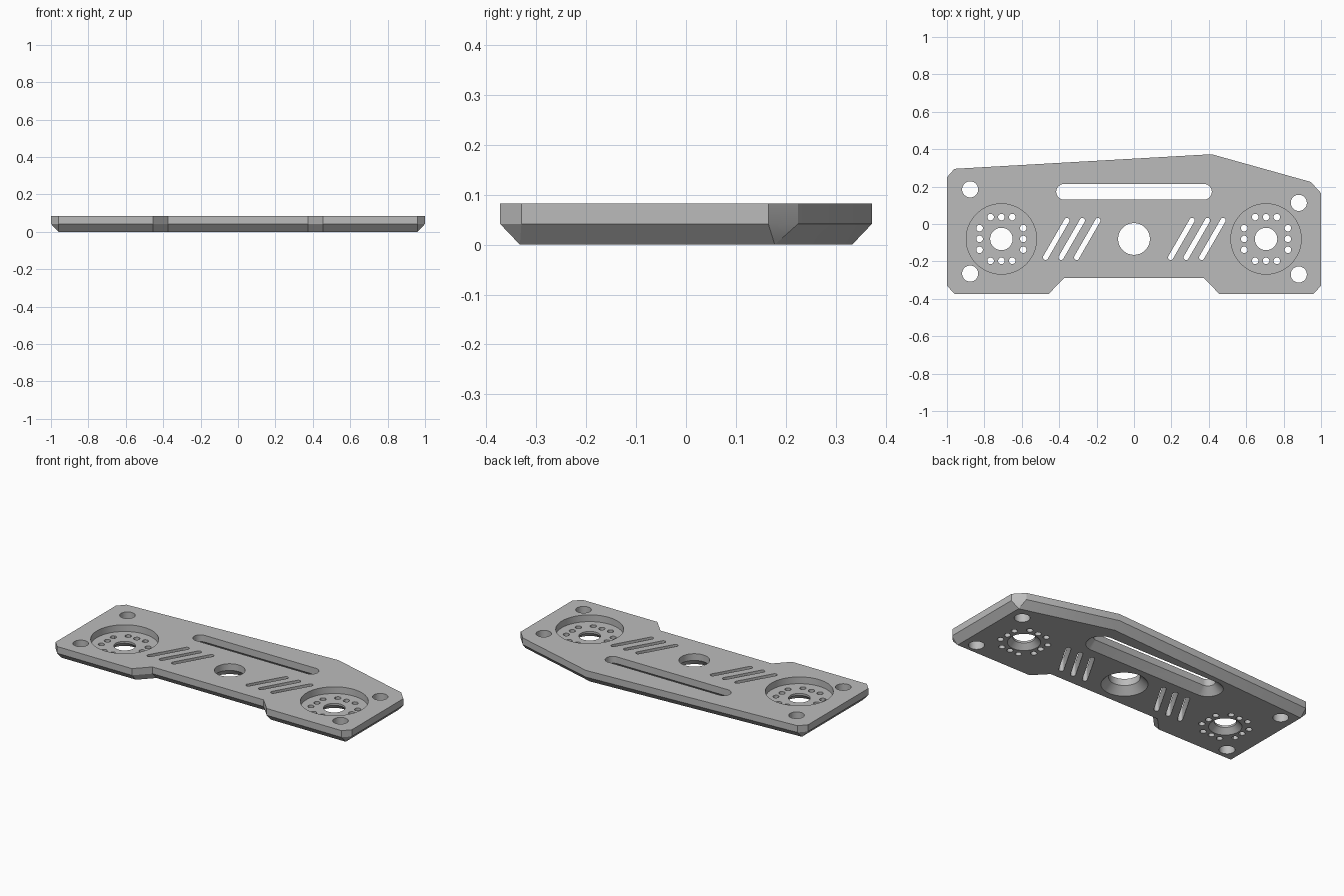
import bpy, bmesh
from math import sin, cos, pi, radians

cube = bpy.data.objects.get("Cube")
if cube:
    bpy.data.objects.remove(cube, do_unlink=True)

T, MID = 0.083, 0.042      # plate thickness, top of the lower bevel

grey = bpy.data.materials.new("plate_grey")
grey.use_nodes = True
colour = (0.5, 0.5, 0.5, 1)
grey.diffuse_color = colour
grey.node_tree.nodes["Principled BSDF"].inputs["Base Color"].default_value = colour


def loft(bm, rings):
    """Closed solid through rings of equal length, lowest first."""
    rows = [[bm.verts.new(p) for p in ring] for ring in rings]
    n = len(rows[0])
    for low, high in zip(rows, rows[1:]):
        for i in range(n):
            j = (i + 1) % n
            bm.faces.new((low[i], low[j], high[j], high[i]))
    bm.faces.new(rows[0][::-1])
    bm.faces.new(rows[-1])


def finish(bm, name):
    bmesh.ops.remove_doubles(bm, verts=bm.verts, dist=1e-5)
    bmesh.ops.recalc_face_normals(bm, faces=bm.faces)
    mesh = bpy.data.meshes.new(name)
    bm.to_mesh(mesh)
    bm.free()
    mesh.materials.append(grey)
    obj = bpy.data.objects.new(name, mesh)
    bpy.context.collection.objects.link(obj)
    return obj


def capsule(x, y, r, z, half=0.0, angle=0.0, n=48):
    """Ring of points round a segment; a circle when half is zero."""
    pts = []
    for i in range(n):
        a = 2 * pi * (i + 0.5) / n
        u = r * cos(a) + (half if cos(a) > 0 else -half)
        v = r * sin(a)
        pts.append((x + u * cos(angle) - v * sin(angle),
                    y + u * sin(angle) + v * cos(angle), z))
    return pts


def opening(bm, x, y, profile, **shape):
    loft(bm, [capsule(x, y, r, z, **shape) for r, z in profile])


def straight(r, top=T + 0.02):
    return [(r, -0.02), (r, top)]


def bevelled(r, c=MID):
    return [(r + c + 0.01, -0.01), (r, c), (r, T + 0.02)]


def cut(target, cutter):
    cutter.hide_render = True
    mod = target.modifiers.new("openings", 'BOOLEAN')
    mod.operation, mod.solver, mod.object = 'DIFFERENCE', 'EXACT', cutter
    bpy.context.view_layer.objects.active = target
    bpy.ops.object.modifier_apply(modifier=mod.name)
    bpy.data.objects.remove(cutter, do_unlink=True)


# Plate outline, and the smaller underside whose corners come to a point
outline = [(-1, -0.33), (-0.96, -0.373), (-0.455, -0.373), (-0.375, -0.29),
           (0.375, -0.29), (0.455, -0.373), (0.96, -0.373), (1, -0.33),
           (1, 0.165), (0.945, 0.225), (0.415, 0.373), (-0.96, 0.295), (-1, 0.25)]
under = [(-0.96, -0.333), (-0.96, -0.333), (-0.455, -0.333), (-0.375, -0.25),
         (0.375, -0.25), (0.455, -0.333), (0.96, -0.333), (0.96, -0.333),
         (0.96, 0.178), (0.96, 0.178), (0.415, 0.333), (-0.96, 0.253), (-0.96, 0.253)]
bm = bmesh.new()
rows = [[bm.verts.new((x, y, z)) for x, y in pts]
        for pts, z in ((under, 0), (outline, MID), (outline, T))]
for low, high in zip(rows, rows[1:]):
    for i in range(len(low)):
        j = (i + 1) % len(low)
        bm.faces.new((low[i], low[j], high[j], high[i]))
bm.faces.new(rows[0][::-1])
bm.faces.new(rows[2])
bmesh.ops.dissolve_degenerate(bm, dist=1e-5, edges=bm.edges)
plate = finish(bm, "mounting_plate")

# Main openings
bm = bmesh.new()
opening(bm, 0, 0.172, bevelled(0.042), half=0.374)
opening(bm, 0, -0.08, bevelled(0.085))
for x, y in ((-0.876, 0.185), (0.881, 0.113), (-0.876, -0.265), (0.881, -0.27)):
    opening(bm, x, y, straight(0.043))
for x in (-0.416, -0.333, -0.25, 0.253, 0.336, 0.419):
    opening(bm, x, -0.08, straight(0.014), half=0.114, angle=radians(60), n=24)

# Round recesses with a bored, bevelled centre
DIALS = (-0.709, 0.706)
for x in DIALS:
    opening(bm, x, -0.08, [(0.1, -0.01), (0.06, 0.03), (0.06, MID),
                           (0.188, MID), (0.188, T + 0.02)], n=64)
cut(plate, finish(bm, "opening_cutter"))

# Square ring of small holes in each recess floor
bm = bmesh.new()
for x in DIALS:
    for side in (-0.117, 0.117):
        for step in (-0.058, 0, 0.058):
            opening(bm, x + step, -0.08 + side, straight(0.018, 0.06), n=12)
            opening(bm, x + side, -0.08 + step, straight(0.018, 0.06), n=12)
cut(plate, finish(bm, "small_hole_cutter"))

bpy.ops.object.select_all(action='DESELECT')
plate.select_set(True)
bpy.context.view_layer.objects.active = plate
bpy.ops.object.shade_smooth_by_angle(angle=radians(30))
